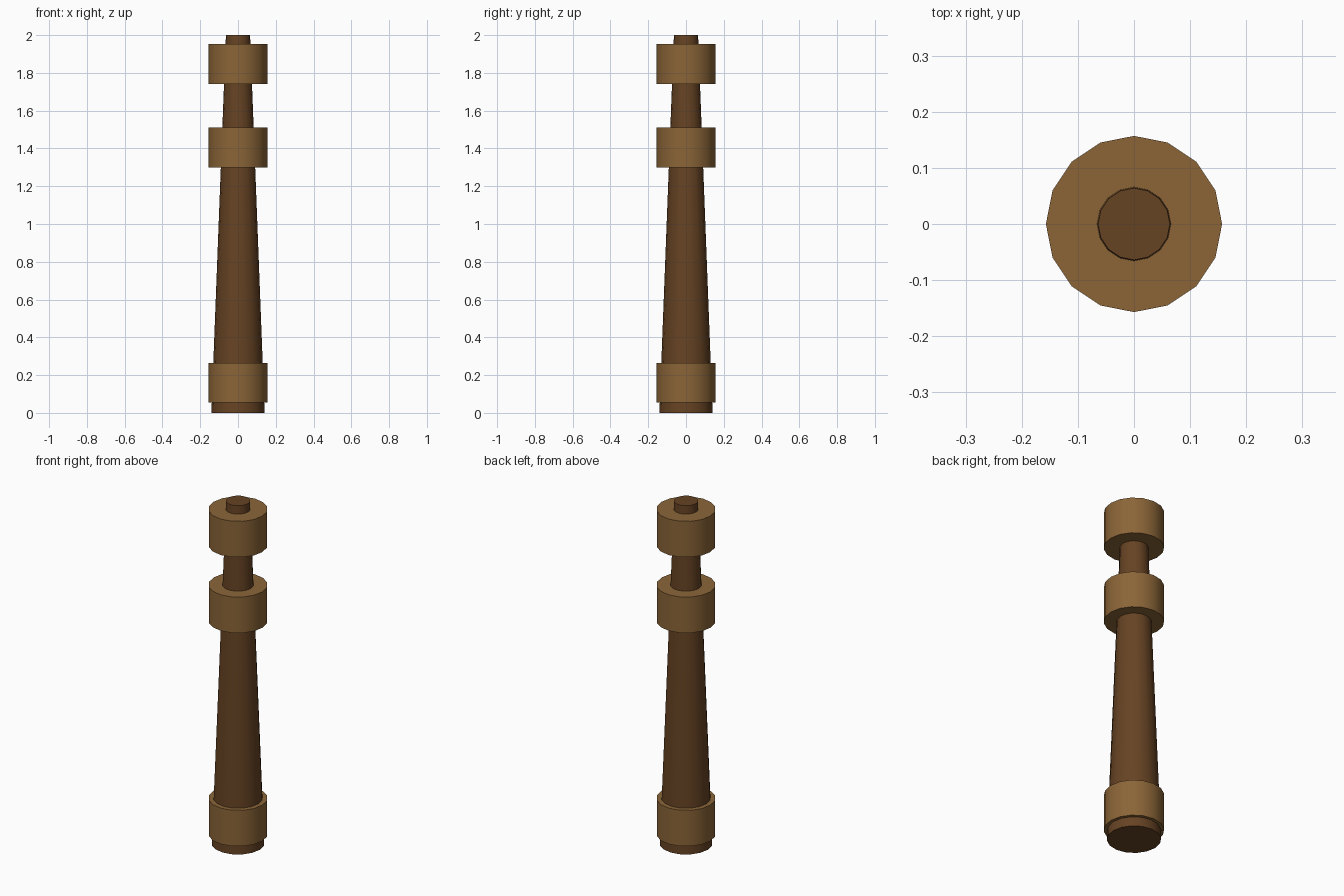
import bpy
import math

if "Cube" in bpy.data.objects:
    bpy.data.objects.remove(bpy.data.objects["Cube"])


def make_material(name, color):
    m = bpy.data.materials.new(name)
    m.diffuse_color = (*color, 1.0)
    m.use_nodes = True
    m.node_tree.nodes["Principled BSDF"].inputs["Base Color"].default_value = m.diffuse_color
    return m


dark_wood = make_material("dark wood", (0.133, 0.056, 0.017))
light_wood = make_material("light wood", (0.258, 0.130, 0.039))


def post_part(name, r_bottom, r_top, z0, z1, material):
    """Upright 16-sided frustum with vertices on the x and y axes."""
    bpy.ops.mesh.primitive_cone_add(
        vertices=16, radius1=r_bottom, radius2=r_top, depth=z1 - z0,
        location=(0, 0, (z0 + z1) / 2))
    ob = bpy.context.object
    ob.name = name
    ob.data.materials.append(material)
    bpy.ops.object.shade_smooth_by_angle(angle=math.radians(30))
    return ob


# Tapered shaft
post_part("shaft", 0.141, 0.064, 0.0, 2.0, dark_wood)

# Three equal collars around the shaft
for name, z in (("lower_collar", 0.055), ("middle_collar", 1.30), ("upper_collar", 1.742)):
    post_part(name, 0.157, 0.157, z, z + 0.21, light_wood)
